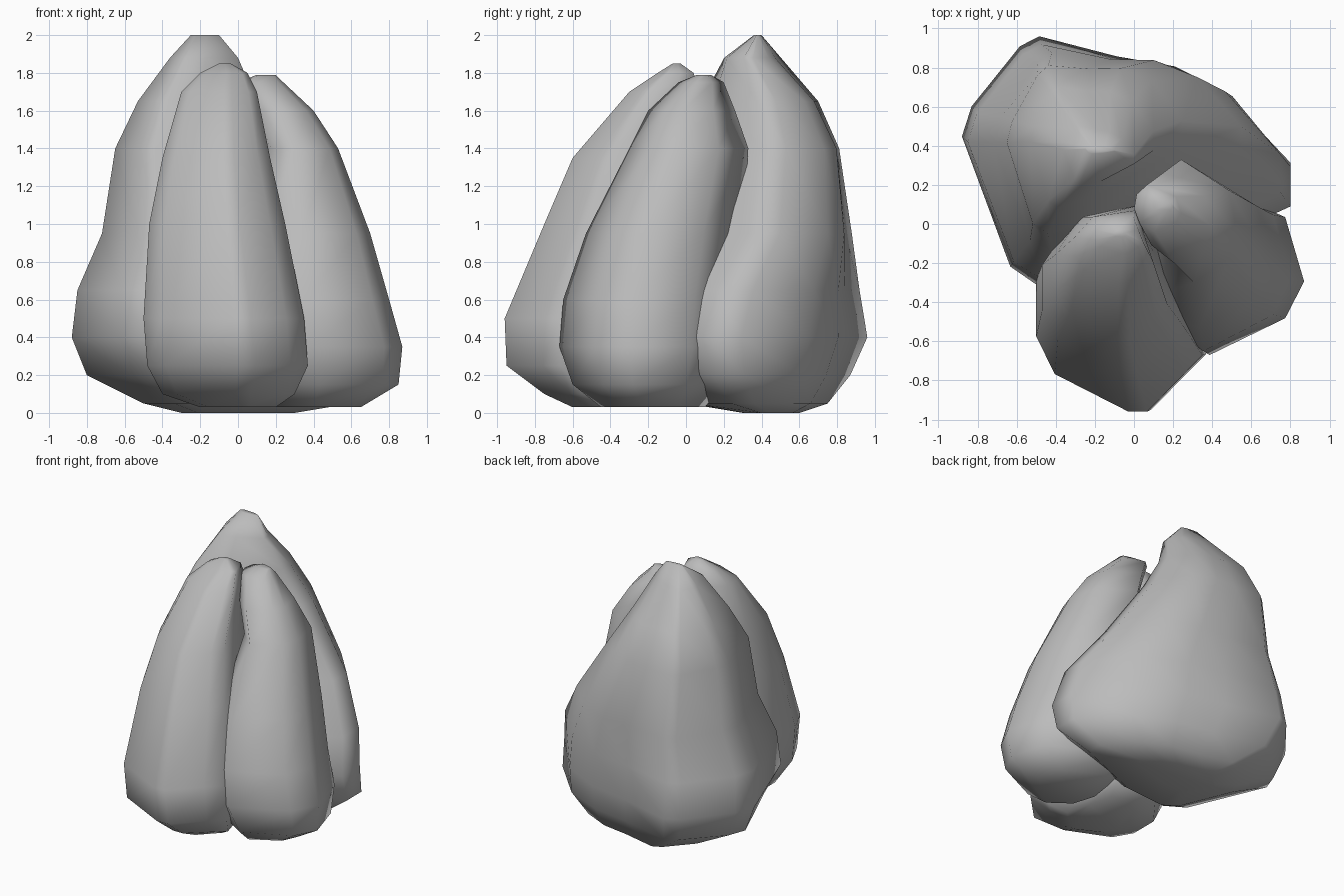
import bpy, bmesh
from math import sin, pi

cube = bpy.data.objects.get("Cube")
if cube:
    bpy.data.objects.remove(cube, do_unlink=True)

stone = bpy.data.materials.new("stone grey")
stone.use_nodes = True
GREY = (.5, .5, .5, 1)
stone.diffuse_color = GREY
stone.node_tree.nodes["Principled BSDF"].inputs["Base Color"].default_value = GREY


def normalise(outline):
    """Scale a plan outline so that it fills the unit square."""
    xs, ys = zip(*outline)
    width, depth = max(xs) - min(xs), max(ys) - min(ys)
    return [((x - min(xs)) / width, (y - min(ys)) / depth) for x, y in outline]


def boulder(name, outline, levels, sweep=0):
    """Loft a plan outline through levels of (z, x min, x max, y min, y max).
    The sweep carries the left flank backwards around mid height."""
    plan = normalise(outline)
    bm = bmesh.new()
    rings = []
    for z, left, right, front, back in levels:
        skew = sweep * max(0, sin(pi * (z - .5) / 1.4)) if z > .5 else 0
        ring = [bm.verts.new((left + u * (right - left),
                              front + v * (back - front) + skew * u, z))
                for u, v in plan]
        rings.append(ring)

    # Side walls between neighbouring rings, then the two caps
    for low, high in zip(rings, rings[1:]):
        for i in range(len(plan)):
            bm.faces.new((low[i - 1], low[i], high[i], high[i - 1]))
    bm.faces.new(rings[0][::-1])
    bm.faces.new(rings[-1])
    bmesh.ops.recalc_face_normals(bm, faces=bm.faces)
    for face in bm.faces:
        face.smooth = True

    mesh = bpy.data.meshes.new(name)
    bm.to_mesh(mesh)
    bm.free()
    mesh.materials.append(stone)
    obj = bpy.data.objects.new(name, mesh)
    bpy.context.collection.objects.link(obj)


# Narrow boulder at the front
boulder("front_boulder",
        outline=[(-.5, -.6), (-.4, -.8), (0, -1), (.1, -1), (.3, -.8), (.4, -.7),
                 (.3, -.3), (.2, .1), (-.3, 0), (-.5, -.3)],
        levels=[(.03, -.2, .2, -.6, -.1),
                (.1, -.4, .3, -.75, 0),
                (.25, -.48, .37, -.95, .1),
                (.5, -.5, .35, -.96, .1),
                (1, -.47, .25, -.75, .1),
                (1.35, -.4, .17, -.6, .1),
                (1.7, -.3, .1, -.3, .07),
                (1.8, -.2, .05, -.15, .04),
                (1.85, -.1, -.04, -.07, -.03)])

# Boulder leaning in from the left
boulder("left_boulder",
        outline=[(.4, -.7), (.8, -.5), (.9, -.3), (.8, .05), (.25, .3),
                 (.05, .1), (0, -.2), (.1, -.5)],
        levels=[(.03, .2, .65, -.45, .1),
                (.15, .1, .85, -.6, .2),
                (.35, 0, .87, -.67, .27),
                (.6, 0, .8, -.65, .28),
                (.95, .05, .7, -.53, .3),
                (1.4, .13, .53, -.3, .33),
                (1.6, .05, .4, -.2, .26),
                (1.75, 0, .24, -.04, .2),
                (1.79, .1, .2, .06, .13)])

# Broad tall boulder at the back
boulder("back_boulder",
        outline=[(-.5, -.3), (-.65, -.2), (-.9, .45), (-.85, .6), (-.6, .9), (-.5, .95),
                 (-.1, .85), (.2, .8), (.5, .65), (.8, .3), (.8, .1), (0, -.25)],
        levels=[(0, -.3, .3, .3, .6),
                (.05, -.5, .6, 0, .75),
                (.2, -.8, .8, -.2, .87),
                (.4, -.88, .8, -.32, .96),
                (.65, -.85, .75, -.3, .9),
                (.95, -.72, .55, -.2, .83),
                (1.4, -.65, .25, -.1, .76),
                (1.65, -.53, .1, .05, .67),
                (1.88, -.36, 0, .2, .5),
                (2, -.25, -.1, .36, .4)],
        sweep=.24)
